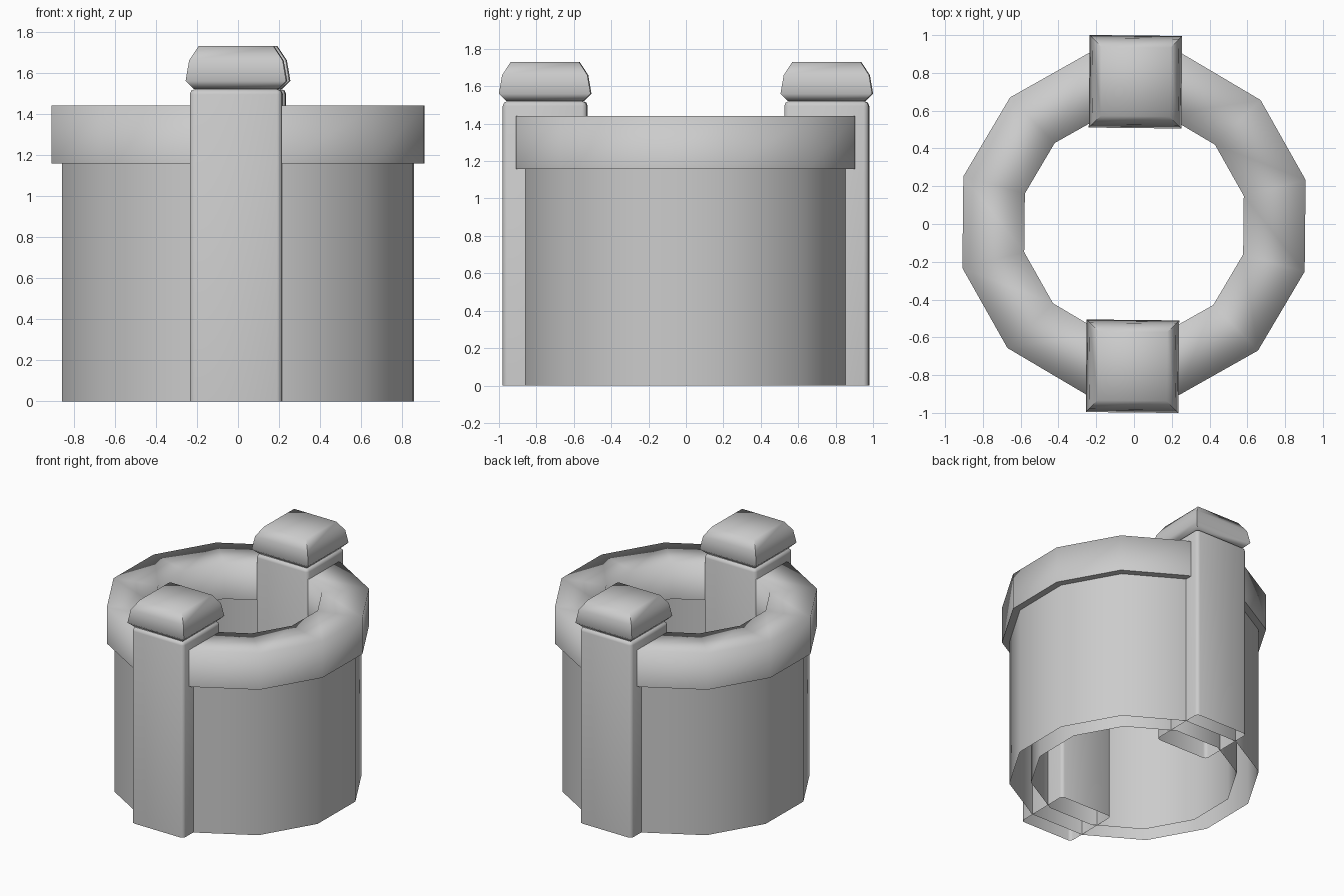
import bpy
import bmesh
import math
from mathutils import Matrix, Vector

cube = bpy.data.objects.get("Cube")
if cube:
    bpy.data.objects.remove(cube, do_unlink=True)

GREY = (0.6, 0.6, 0.6, 1.0)
stone = bpy.data.materials.new("stone_grey")
stone.use_nodes = True
stone.diffuse_color = GREY
stone.node_tree.nodes["Principled BSDF"].inputs["Base Color"].default_value = GREY

TWIST = Matrix.Rotation(math.radians(-0.6), 4, 'Z')


def finish(name, bm, offset=(0, 0, 0)):
    """Turn a bmesh into a smooth grey object, turned by the slight twist."""
    for f in bm.faces:
        f.smooth = True
    bm.transform(TWIST @ Matrix.Translation(Vector(offset)))
    mesh = bpy.data.meshes.new(name)
    bm.to_mesh(mesh)
    bm.free()
    mesh.materials.append(stone)
    obj = bpy.data.objects.new(name, mesh)
    bpy.context.collection.objects.link(obj)
    return obj


def lathe(name, profile, sides, closed=False, capped=False,
          sharp_rows=(), sharp_ribs=False, offset=(0, 0, 0)):
    """Revolve (radius, height) points into a prism with the given sides."""
    bm = bmesh.new()
    rows = []
    for r, z in profile:
        angles = [math.tau * (i + 0.5) / sides for i in range(sides)]
        rows.append([bm.verts.new((r * math.cos(a), r * math.sin(a), z)) for a in angles])
    pairs = list(zip(rows, rows[1:]))
    if closed:
        pairs.append((rows[-1], rows[0]))
    for low, high in pairs:
        for i in range(sides):
            j = (i + 1) % sides
            bm.faces.new((low[i], low[j], high[j], high[i]))
        if sharp_ribs:
            for a, b in zip(low, high):
                bm.edges.get((a, b)).smooth = False
    if capped:
        bm.faces.new(rows[0][::-1])
        bm.faces.new(rows[-1])
    for k in sharp_rows:
        for i in range(sides):
            bm.edges.get((rows[k][i], rows[k][i - 1])).smooth = False
    return finish(name, bm, offset)


# Thin outer and inner walls, open underneath
lathe("outer_wall", [(0.885, 0), (0.885, 1.17)], 12)
lathe("inner_wall", [(0.73, 1.17), (0.73, 0)], 12)

# Rim: rectangular section, softly shaded on top
lathe("rim", [(0.938, 1.157), (0.938, 1.44), (0.60, 1.44), (0.60, 1.157)], 12,
      closed=True, sharp_rows=(0, 3))

# Cap section as (half width, height)
CAP = [(0.205, 1.52), (0.245, 1.56), (0.228, 1.66), (0.182, 1.73)]

for side, y in (("front", -0.753), ("back", 0.753)):
    # Hollow square post with softened edges and an open bottom
    bm = bmesh.new()
    bmesh.ops.create_cube(bm, size=1)
    bm.transform(Matrix.Translation((0, 0, 0.76)) @ Matrix.Diagonal((0.45, 0.45, 1.52, 1)))
    bottom = [f for f in bm.faces if f.normal.z < -0.5]
    bmesh.ops.delete(bm, geom=bottom, context='FACES_ONLY')
    edges = [e for e in bm.edges if not e.is_boundary]
    bmesh.ops.bevel(bm, geom=edges, offset=0.025, segments=2, profile=0.5, affect='EDGES')
    finish(side + "_post", bm, (0, y, 0))

    # Pillow shaped cap with mitred corners
    lathe(side + "_post_cap", [(h * math.sqrt(2), z) for h, z in CAP], 4,
          capped=True, sharp_ribs=True, offset=(0, y, 0))
